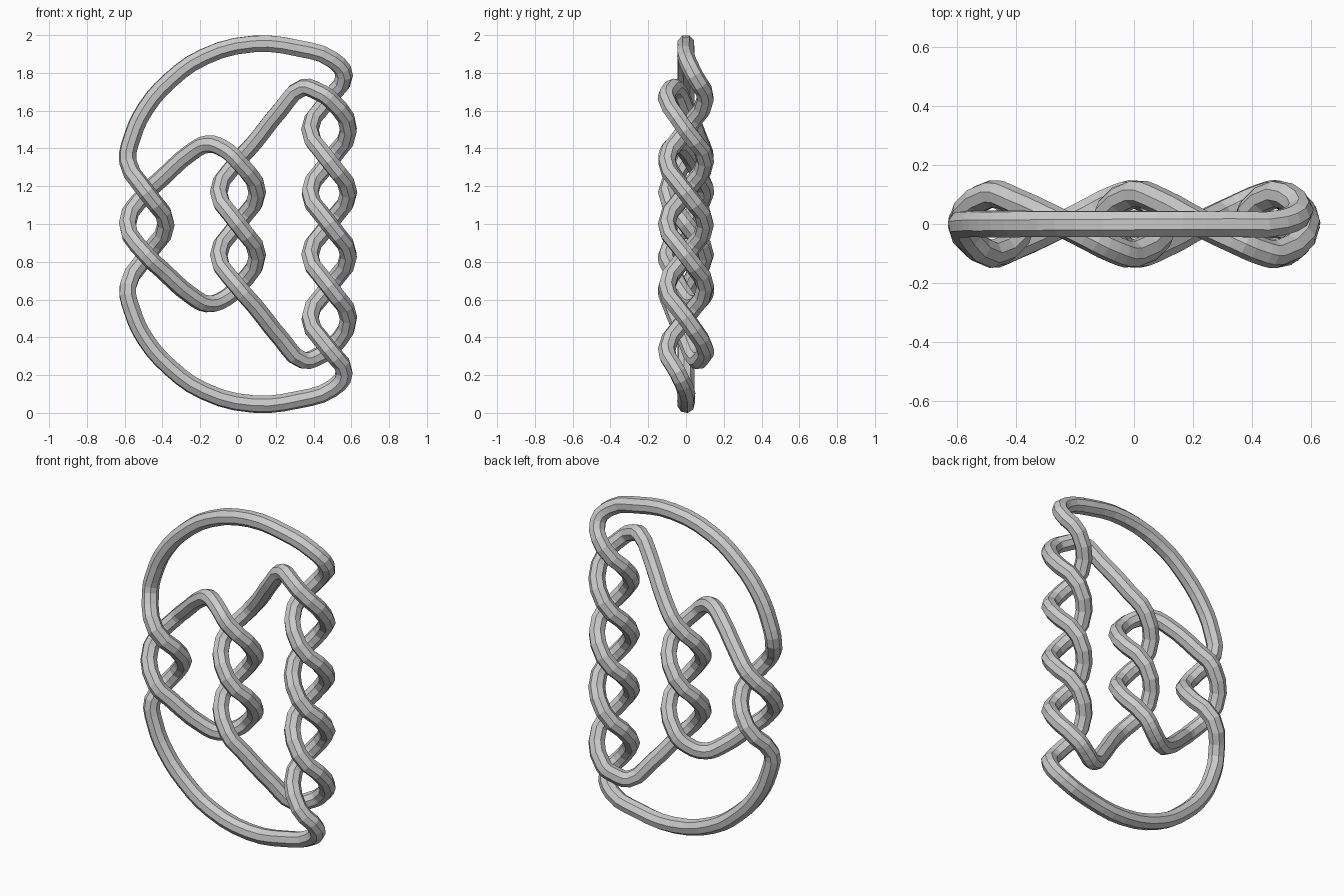
import bpy
from math import sin, cos, pi

cube = bpy.data.objects.get("Cube")
if cube:
    bpy.data.objects.remove(cube, do_unlink=True)

COIL = 0.102      # distance of each strand from its twist axis
PITCH = 0.332     # height between neighbouring crossings
TUBE = 0.047


def strand(x, crossings, front):
    """One strand of a twisted pair, from its top crossing to its bottom one."""
    top = 1 + PITCH * (crossings - 1) / 2
    phase = 0 if front else pi
    points = []
    for i in range(2 * crossings - 1):
        a = phase + i * pi / 2
        points.append((x + COIL * sin(a), -COIL * cos(a), top - i * PITCH / 2))
    return points


def up(points):
    return points[::-1]


def flip(points):
    """Half turn about the x axis through the middle of the model."""
    return [(x, -y, 2 - z) for x, y, z in points]


LEFT, MIDDLE, RIGHT = (-0.483, 2), (0, 3), (0.483, 5)

# Links between the twisted columns, upper half only
outer_loop = [(0.562, 0.045, 1.785), (0.5, 0.005, 1.87), (0.32, 0, 1.93),
              (0.08, 0, 1.953), (-0.18, 0, 1.885), (-0.36, 0, 1.76),
              (-0.49, 0, 1.61), (-0.56, 0, 1.46), (-0.583, -0.01, 1.33)]
short_arch = [(-0.40, 0.075, 1.245), (-0.24, 0, 1.385),
              (-0.16, -0.04, 1.423), (-0.07, -0.085, 1.395)]
tall_arch = [(0.09, 0.075, 1.435), (0.23, 0, 1.61),
             (0.345, -0.055, 1.722), (0.425, -0.09, 1.70)]

# Follow the single closed rope through all columns
path = (outer_loop + strand(*LEFT, True)
        + up(flip(outer_loop)) + up(strand(*RIGHT, True))
        + up(tall_arch) + strand(*MIDDLE, False)
        + up(flip(short_arch)) + up(strand(*LEFT, False))
        + short_arch + strand(*MIDDLE, True)
        + flip(tall_arch) + up(strand(*RIGHT, False)))

# Eight-sided tube along the path
curve = bpy.data.curves.new("knotted_rope", 'CURVE')
curve.dimensions = '3D'
curve.resolution_u = 3
curve.bevel_depth = TUBE
curve.bevel_resolution = 2
spline = curve.splines.new('BEZIER')
spline.bezier_points.add(len(path) - 1)
for knot, co in zip(spline.bezier_points, path):
    knot.co = co
    knot.handle_left_type = knot.handle_right_type = 'AUTO'
spline.use_cyclic_u = True
spline.use_smooth = False

rope = bpy.data.objects.new("knotted_rope", curve)
bpy.context.collection.objects.link(rope)
bpy.ops.object.select_all(action='DESELECT')
rope.select_set(True)
bpy.context.view_layer.objects.active = rope
bpy.ops.object.convert(target='MESH')
